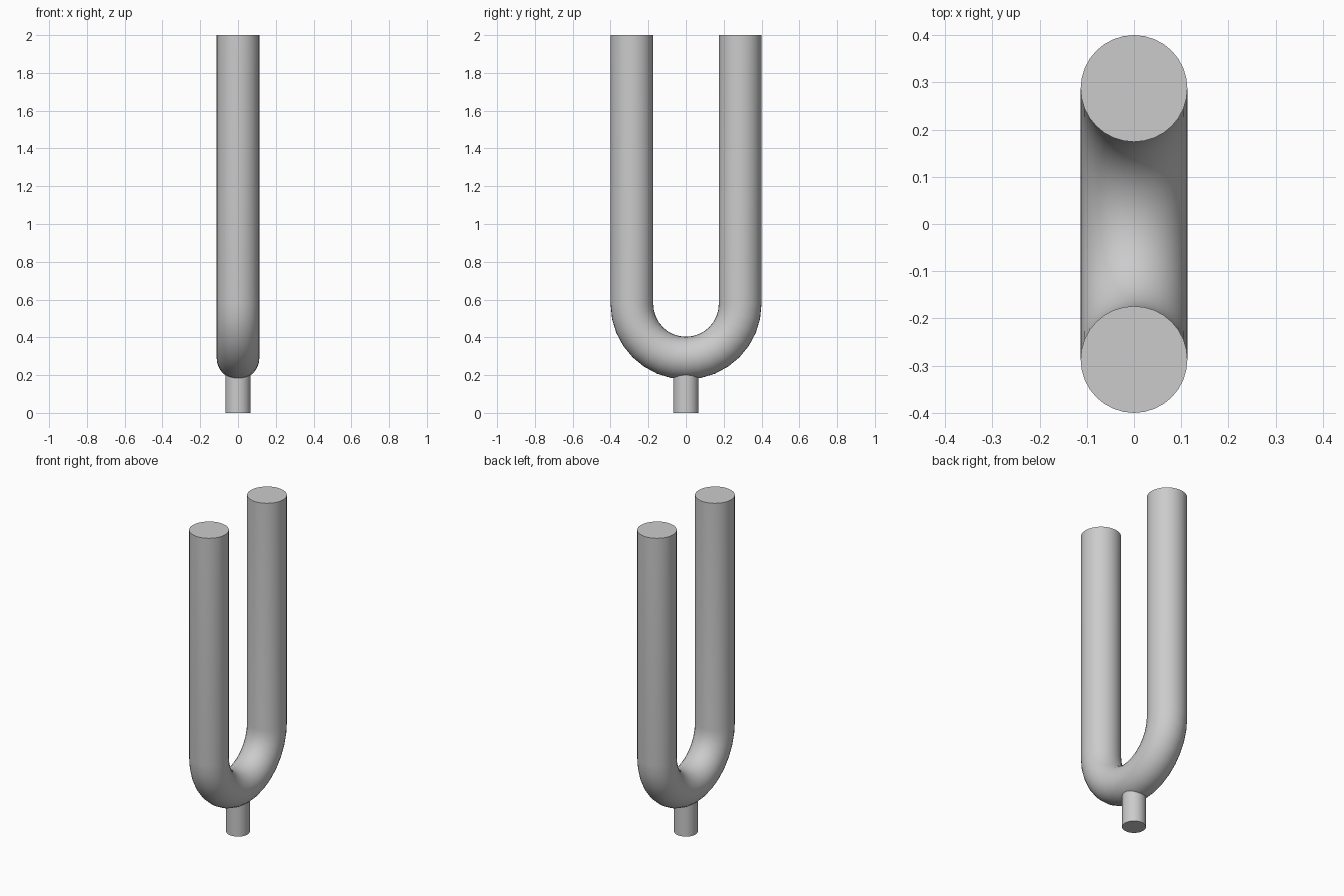
import bpy
import bmesh
from math import pi, sin, cos, radians

cube = bpy.data.objects.get("Cube")
if cube:
    bpy.data.objects.remove(cube)

HEIGHT = 2.0
TUBE_R = 0.113      # tube radius
BEND_R = 0.287      # centreline radius of the bend
BEND_Z = 0.577      # height where the bend meets the straight arms
STEM_R = 0.067
STEM_TOP = 0.22
SIDES = 32
BEND_STEPS = 16

grey = bpy.data.materials.new("plain_grey")
grey.use_nodes = True
colour = (0.6, 0.6, 0.6, 1.0)
grey.diffuse_color = colour
grey.node_tree.nodes["Principled BSDF"].inputs["Base Color"].default_value = colour


def finish(name, bm):
    """Turn a bmesh into a smooth-shaded grey object with sharp end rims."""
    bmesh.ops.recalc_face_normals(bm, faces=bm.faces)
    mesh = bpy.data.meshes.new(name)
    bm.to_mesh(mesh)
    bm.free()
    mesh.materials.append(grey)
    obj = bpy.data.objects.new(name, mesh)
    bpy.context.collection.objects.link(obj)
    bpy.ops.object.select_all(action='DESELECT')
    obj.select_set(True)
    bpy.context.view_layer.objects.active = obj
    bpy.ops.object.shade_smooth_by_angle(angle=radians(40))


def sweep(name, stations, radius):
    """Sweep a circle through (y, z, tilt) stations and cap both ends."""
    bm = bmesh.new()
    rings = []
    for y, z, tilt in stations:
        ring = []
        for i in range(SIDES):
            a = 2 * pi * i / SIDES
            across = radius * sin(a)
            ring.append(bm.verts.new((radius * cos(a),
                                      y + across * cos(tilt),
                                      z + across * sin(tilt))))
        rings.append(ring)
    for low, high in zip(rings, rings[1:]):
        for i in range(SIDES):
            j = (i + 1) % SIDES
            bm.faces.new((low[i], low[j], high[j], high[i]))
    bm.faces.new(rings[0])
    bm.faces.new(rings[-1])
    finish(name, bm)


# U-shaped tube: front arm, half-circle bend, back arm
path = [(-BEND_R, HEIGHT, 0)]
for k in range(BEND_STEPS + 1):
    t = pi * k / BEND_STEPS
    path.append((-BEND_R * cos(t), BEND_Z - BEND_R * sin(t), t))
path.append((BEND_R, HEIGHT, pi))
sweep("u_tube", path, TUBE_R)

# Short stem below the bend
sweep("stem", [(0, 0, 0), (0, STEM_TOP, 0)], STEM_R)
